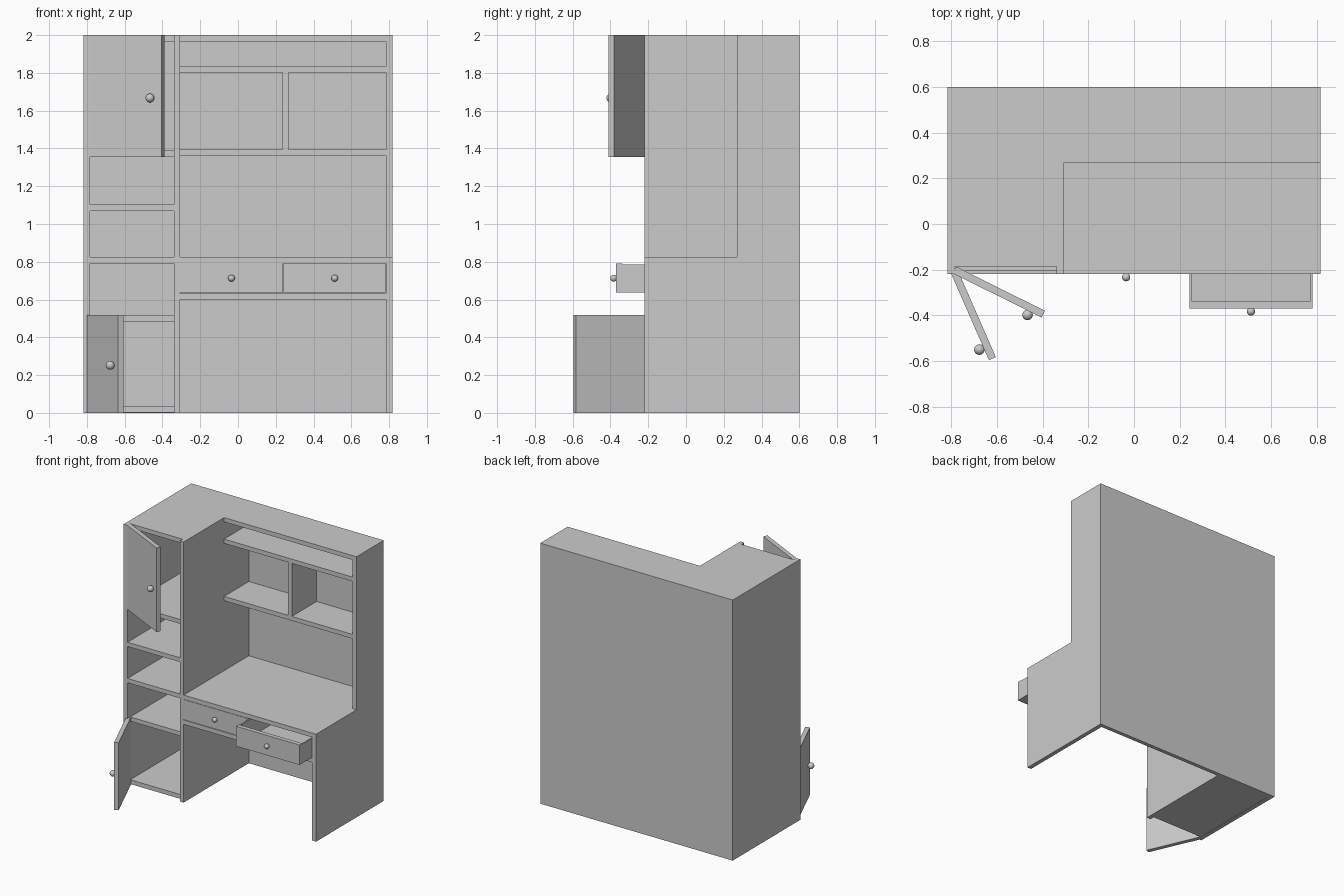
import bpy
from math import atan2
from mathutils import Vector, Matrix

cube = bpy.data.objects.get("Cube")
if cube:
    bpy.data.objects.remove(cube, do_unlink=True)

GREY = (0.6, 0.6, 0.6, 1)
mat = bpy.data.materials.new("light grey board")
mat.use_nodes = True
mat.diffuse_color = GREY
mat.node_tree.nodes["Principled BSDF"].inputs["Base Color"].default_value = GREY

FRONT, HUTCH, BACK = -0.22, 0.27, 0.60
T = 0.033                                  # board thickness
LEFT, RIGHT = -0.817, 0.817
DIV_L, DIV_R = -0.34, -0.307               # tall divider faces
IN_L, IN_R = LEFT + T, RIGHT - T           # inner faces of the end panels
DESK = 0.825
INNER_BACK = BACK - 0.03


def board(name, x, y, z):
    """Box from (min, max) ranges."""
    bpy.ops.mesh.primitive_cube_add(size=1)
    ob = bpy.context.object
    ob.name = name
    lo, hi = Vector((x[0], y[0], z[0])), Vector((x[1], y[1], z[1]))
    ob.data.transform(Matrix.Translation((lo + hi) / 2) @ Matrix.Diagonal((*(hi - lo), 1)))
    ob.data.materials.append(mat)
    return ob


def knob(name, x, y, z, r):
    bpy.ops.mesh.primitive_uv_sphere_add(segments=24, ring_count=16, radius=r, location=(x, y, z))
    ob = bpy.context.object
    ob.name = name
    ob.data.materials.append(mat)
    bpy.ops.object.shade_smooth()


# Carcass: end panels, divider and back
board("cabinet_end_panel", (LEFT, IN_L), (FRONT, BACK), (0, 2))
board("tall_divider", (DIV_L, DIV_R), (FRONT, BACK), (0, 2))
board("desk_end_panel", (IN_R, RIGHT), (FRONT, BACK), (0, DESK))
board("hutch_end_panel", (IN_R, RIGHT), (HUTCH, BACK), (DESK, 2))
board("cabinet_back", (IN_L, DIV_L), (INNER_BACK, BACK), (0, 2))
board("desk_back", (DIV_R, IN_R), (INNER_BACK, BACK), (0, 2))

# Cabinet shelves; those behind doors are set back by the door thickness
RECESS = FRONT + T
for name, top, y in (("cabinet_floor", 0.035, RECESS), ("lower_shelf", 0.517, RECESS),
                     ("desk_level_shelf", DESK, FRONT), ("middle_shelf", 1.103, FRONT),
                     ("upper_shelf", 1.388, -0.205), ("cabinet_top", 2, RECESS)):
    board(name, (IN_L, DIV_L), (y, INNER_BACK), (top - T, top))

# Desk top and the rail under the drawers
board("desk_top", (DIV_R, IN_R), (FRONT, INNER_BACK), (DESK - T, DESK))
board("drawer_rail", (DIV_R, IN_R), (FRONT, INNER_BACK), (0.6, 0.633))

# Hutch shelves and partition
for name, top in (("hutch_top", 2), ("hutch_upper_shelf", 1.835), ("hutch_lower_shelf", 1.395)):
    board(name, (DIV_R, IN_R), (HUTCH, INNER_BACK), (top - T, top))
board("hutch_partition", (0.235, 0.268), (HUTCH, INNER_BACK), (1.395, 1.802))


def drawer(side, x0, x1, y):
    """Open drawer box with a thick front and a knob."""
    z0, z1, w, end = 0.637, 0.79, 0.01, y + 0.7
    low = z1 - 0.005
    board(side + "_drawer_front", (x0, x1), (y, y + T), (z0, z1))
    board(side + "_drawer_floor", (x0, x1), (y + T, end), (z0, z0 + w))
    board(side + "_drawer_back", (x0 + w, x1 - w), (end - w, end), (z0 + w, low))
    for tag, a in (("inner", x0), ("outer", x1 - w)):
        board(f"{side}_drawer_{tag}_wall", (a, a + w), (y + T, end), (z0 + w, low))
    knob(side + "_drawer_knob", (x0 + x1) / 2, y - 0.013, 0.713, 0.018)


drawer("closed", DIV_R, 0.238, FRONT)
drawer("open", 0.242, IN_R - 0.002, -0.37)


def door(name, tip, z, knob_at):
    """Door swung open about the inner hinge corner towards its tip."""
    hinge = Vector((-0.778, -0.187))
    d = Vector(tip) - hinge
    ob = board(name, (0, d.length), (-T, 0), z)
    ob.location = (*hinge, 0)
    ob.rotation_euler.z = atan2(d.y, d.x)
    knob(name + "_knob", *knob_at, 0.023)


door("upper_door", (-0.39, -0.38), (1.355, 2), (-0.466, -0.398, 1.667))
door("lower_door", (-0.605, -0.583), (0, 0.517), (-0.677, -0.55, 0.252))
